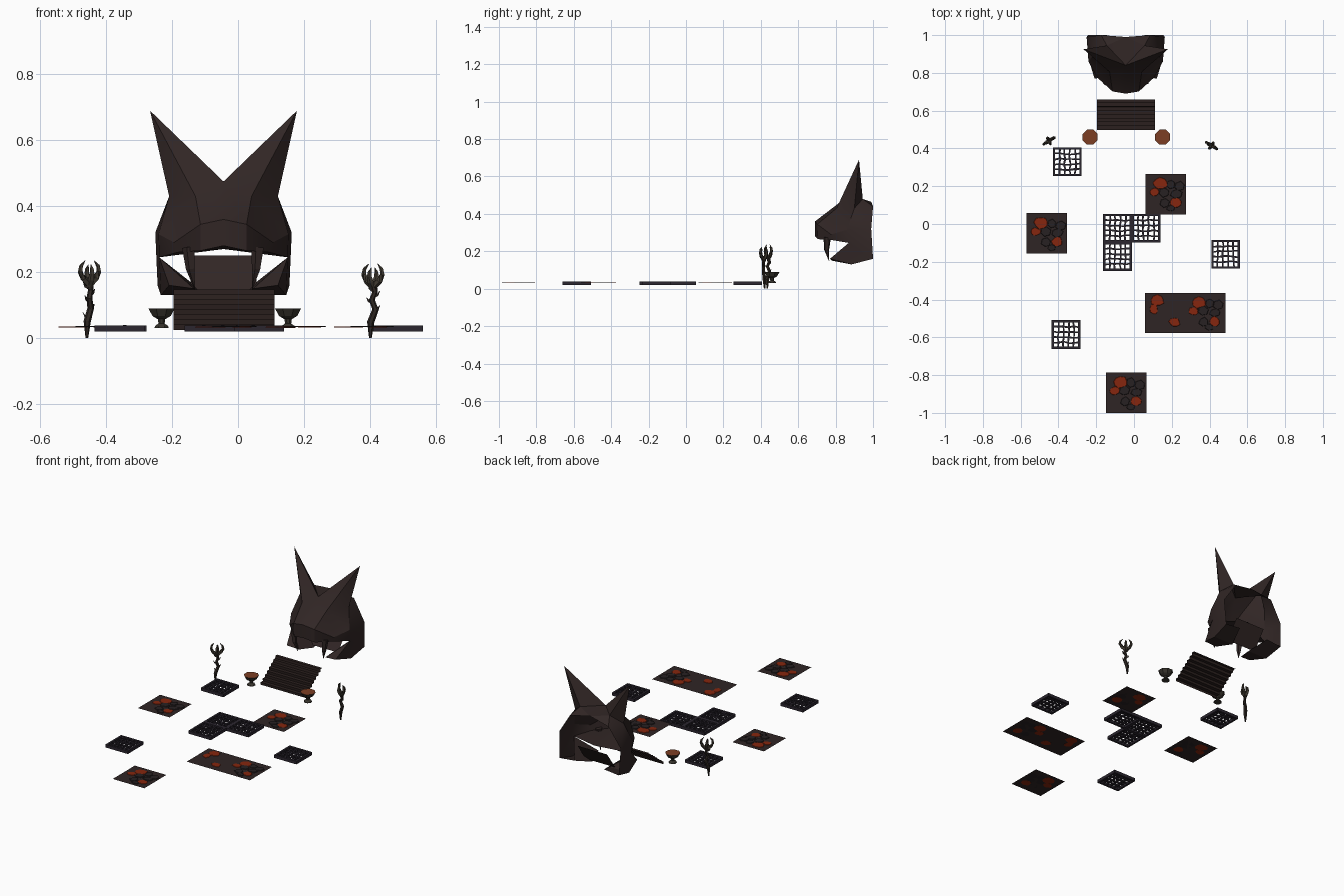
import bpy, bmesh, math, random
from mathutils import Vector, Matrix

if "Cube" in bpy.data.objects:
    bpy.data.objects.remove(bpy.data.objects["Cube"])

random.seed(4)

def mat(name, r, g, b):
    m = bpy.data.materials.new(name)
    lin = [((c / 255 + 0.055) / 1.055) ** 2.4 if c > 10 else c / 3295 for c in (r, g, b)]
    m.diffuse_color = (*lin, 1)
    m.use_nodes = True
    m.node_tree.nodes["Principled BSDF"].inputs["Base Color"].default_value = m.diffuse_color
    return m

HEAD = mat("dark brown stone", 49, 38, 37)
STEP = mat("step brown", 43, 32, 30)
EARTH = mat("scorched earth", 47, 37, 37)
LAVA = mat("lava red", 134, 38, 14)
ROCK = mat("black rock", 39, 33, 34)
IRON = mat("purple iron", 43, 38, 47)
WOOD = mat("twisted wood", 46, 39, 35)
CLAW = mat("claw grey", 66, 60, 51)
BOWL = mat("bowl grey", 56, 52, 45)
EMBER = mat("ember orange", 124, 62, 35)

def finish(name, bm, *mats, normals=True):
    if normals:
        bmesh.ops.recalc_face_normals(bm, faces=bm.faces)
    me = bpy.data.meshes.new(name)
    bm.to_mesh(me)
    bm.free()
    for m in mats:
        me.materials.append(m)
    ob = bpy.data.objects.new(name, me)
    bpy.context.collection.objects.link(ob)
    return ob

def tube(bm, path, radii, sides=6, mi=0):
    """Sweep a polygon along a path with a radius per point."""
    pts = [Vector(p) for p in path]
    rings = []
    for i, p in enumerate(pts):
        d = (pts[min(i + 1, len(pts) - 1)] - pts[max(i - 1, 0)]).normalized()
        ref = Vector((0, 0, 1)) if abs(d.z) < 0.8 else Vector((0, 1, 0))
        a = d.cross(ref).normalized()
        b = a.cross(d)
        rings.append([bm.verts.new(p + radii[i] * (a * math.cos(t) + b * math.sin(t)))
                      for t in [2 * math.pi * (k + .5) / sides for k in range(sides)]])
    for r, s in zip(rings, rings[1:]):
        for k in range(sides):
            j = (k + 1) % sides
            bm.faces.new((r[k], r[j], s[j], s[k])).material_index = mi
    for r in (rings[0], rings[-1]):
        bm.faces.new(r).material_index = mi

def box(bm, c, s):
    bmesh.ops.create_cube(bm, size=1, matrix=Matrix.Translation(c) @ Matrix.Diagonal((*s, 1)))

def blob(bm, x, y, rx, ry, z0, z1, n, mi):
    """Flat irregular stone or pool."""
    lo, hi = [], []
    for k in range(n):
        t, q = 2 * math.pi * (k + .3) / n, random.uniform(.85, 1.12)
        px, py = rx * q * math.cos(t), ry * q * math.sin(t)
        lo.append(bm.verts.new((x + px, y + py, z0)))
        hi.append(bm.verts.new((x + px * .92, y + py * .92, z1)))
    bm.faces.new(lo).material_index = mi
    bm.faces.new(hi).material_index = mi
    for k in range(n):
        j = (k + 1) % n
        bm.faces.new((lo[k], lo[j], hi[j], hi[k])).material_index = mi

# Beast head gateway: half shell, mirrored, open at the back
CX = -0.044
V = [(0, .84, .475), (.223, .925, .69), (.165, .90, .43), (.085, .805, .43),
     (0, .69, .36), (.07, .702, .345), (.15, .775, .29), (0, .69, .28),
     (.07, .705, .265), (.14, .78, .26), (.197, .86, .315), (.195, .87, .245),
     (.165, .77, .16), (.09, .78, .15), (.19, .885, .13), (.06, .885, .13),
     (.207, .99, .32), (.2, 1, .16), (.13, 1, .44), (.1, .945, .48),
     (0, .99, .465), (.1, 1, .17), (0, .95, .27)]
F = [(0, 3, 1), (3, 2, 1), (1, 2, 19), (0, 1, 19), (0, 19, 20), (19, 18, 20),
     (0, 4, 5, 3), (3, 5, 6), (3, 6, 10), (3, 10, 2), (4, 7, 8, 5), (5, 8, 9, 6),
     (6, 9, 11, 10), (7, 22, 8), (8, 22, 9), (9, 22, 11), (2, 10, 16), (2, 16, 18),
     (2, 18, 19), (10, 11, 14, 17, 16), (11, 12, 14), (11, 13, 12), (11, 15, 13),
     (12, 13, 15, 14), (14, 15, 21, 17), (11, 21, 15)]
bm = bmesh.new()
for s in (1, -1):
    vs = [bm.verts.new((CX + s * x, y, z)) for x, y, z in V]
    for f in F:
        bm.faces.new([vs[i] for i in f])
bmesh.ops.remove_doubles(bm, verts=bm.verts, dist=1e-4)
head = finish("beast_head", bm, HEAD)
bpy.context.view_layer.objects.active = head
head.select_set(True)
bpy.ops.object.shade_smooth_by_angle(angle=math.radians(30))

# Throat ramp inside the mouth
bm = bmesh.new()
bm.faces.new([bm.verts.new((CX + x, y, z)) for x, y, z in
              ((-.1, .89, .14), (.1, .89, .14), (.1, .97, .25), (-.1, .97, .25))])
finish("throat", bm, HEAD)

# Fangs
bm = bmesh.new()
for s in (1, -1):
    tube(bm, [(CX + s * .105, .755, .275), (CX + s * .1, .752, .21), (CX + s * .087, .765, .148)],
         [.021, .014, .001], 5)
finish("fangs", bm, HEAD)

# Zigzag stair sheet
bm = bmesh.new()
N, prev = 8, None
for i in range(N):
    y, z = .50 + .16 * i / N, .025 + .123 * i / N
    for p in ((y, z), (y + random.uniform(-.002, .002), z + .123 / N)):
        cur = [bm.verts.new((x, p[0], p[1])) for x in (-.196, .11)]
        if prev:
            bm.faces.new((prev[0], prev[1], cur[1], cur[0]))
        prev = cur
cur = [bm.verts.new((x, .66, .148)) for x in (-.196, .11)]
bm.faces.new((prev[0], prev[1], cur[1], cur[0]))
finish("stairs", bm, STEP)

# Fire bowls: eight-sided lathe with an ember surface
PROFILE = [(.024, .03), (.021, .037), (.01, .044), (.012, .057), (.03, .067), (.043, .09), (.041, .089)]
for name, x in (("fire_bowl_left", -.232), ("fire_bowl_right", .152)):
    bm = bmesh.new()
    tube(bm, [(x, .46, z) for r, z in PROFILE], [r for r, z in PROFILE], 8)
    for f in bm.faces:
        f.material_index = int(f.calc_center_median().z > .0885)
    finish(name, bm, BOWL, EMBER)

# Twisted torches with claws
def torch(name, x, y, h, turn):
    bm = bmesh.new()
    tube(bm, [(-.01, 0, 0), (-.009, 0, .05), (.006, .004, .09), (-.003, -.003, .12),
              (.005, .002, .145), (0, 0, .17)], [.004, .011, .010, .009, .008, .012])
    for z, a in ((.06, 2.6), (.085, .3), (.11, 3.4), (.13, .2), (.15, 2.9)):   # thorns
        c, s = math.cos(a), math.sin(a)
        tube(bm, [(0, 0, z), (.014 * c, .014 * s, z + .006), (.021 * c, .021 * s, z + .018)],
             [.006, .004, .001], 4)
    for a, k in ((0, 1), (math.pi, 1), (1.5, .55), (4.6, .55)):                # claws
        c, s = math.cos(a) * k, math.sin(a) * k
        tube(bm, [(r * c, r * s, .165 + (z - .165) * (.6 + .4 * k)) for r, z in
                  ((0, .16), (.022, .18), (.033, .20), (.03, .218), (.016, .234))],
             [.010, .010, .008, .006, .001], 5, 1)
    bm.transform(Matrix.Translation((x, y, 0)) @ Matrix.Rotation(turn, 4, 'Z')
                 @ Matrix.Diagonal((1, 1, h / .234, 1)))
    finish(name, bm, WOOD, CLAW)

torch("torch_left", -.45, .44, .235, .55)
torch("torch_right", .41, .415, .225, -.55)

# Iron grates: square frame with bent inner bars
for i, (x, y) in enumerate(((-.353, .33), (-.087, -.022), (.063, -.022),
                            (-.087, -.172), (.485, -.16), (-.36, -.585))):
    bm = bmesh.new()
    for s in (-1, 1):
        box(bm, (x + s * .07, y, .029), (.012, .152, .018))
        box(bm, (x, y + s * .07, .029), (.152, .012, .018))
    for k in range(4):
        o = (k - 1.5) * .0275
        for flip in (0, 1):
            path = []
            for j in range(6):
                u, w = -.068 + j * .0272, o + random.uniform(-.004, .004)
                z = .031 + random.uniform(-.002, .003)
                path.append((x + w, y + u, z) if flip else (x + u, y + w, z))
            tube(bm, path, [random.uniform(.005, .0075) for _ in path], 4)
    finish(f"grate_{i + 1}", bm, IRON)

# Lava tiles: thin sheet with red pools and flat rocks
Z = .033
POOLS = [(-.03, .055, .04, .033), (-.06, .01, .028, .022), (.053, -.045, .03, .028)]
ROCKS = [(.025, .052, .024, .026), (.073, .042, .028, .026), (-.008, .01, .03, .027),
         (.055, .002, .032, .024), (-.005, -.047, .027, .026), (.025, -.075, .024, .018)]

def lava_tile(name, x, y, hx, cx, extra=()):
    bm = bmesh.new()
    bm.faces.new([bm.verts.new((x + a * hx, y + b * .107, Z))
                  for a, b in ((-1, -1), (1, -1), (1, 1), (-1, 1))])
    for px, py, rx, ry in [(cx + p[0], y + p[1], p[2], p[3]) for p in POOLS] + list(extra):
        blob(bm, px, py, rx, ry, Z - .001, Z + .002, 9, 1)
    for px, py, rx, ry in ROCKS:
        blob(bm, cx + px, y + py, rx, ry, Z, Z + .004, 6, 2)
    finish(name, bm, EARTH, LAVA, ROCK)

lava_tile("lava_tile_1", .168, .158, .107, .168)
lava_tile("lava_tile_2", -.461, -.05, .107, -.461)
lava_tile("lava_tile_3", .271, -.471, .214, .374,
          [(.125, -.405, .036, .03), (.105, -.45, .022, .03), (.215, -.52, .03, .025)])
lava_tile("lava_tile_4", -.042, -.893, .107, -.042)
